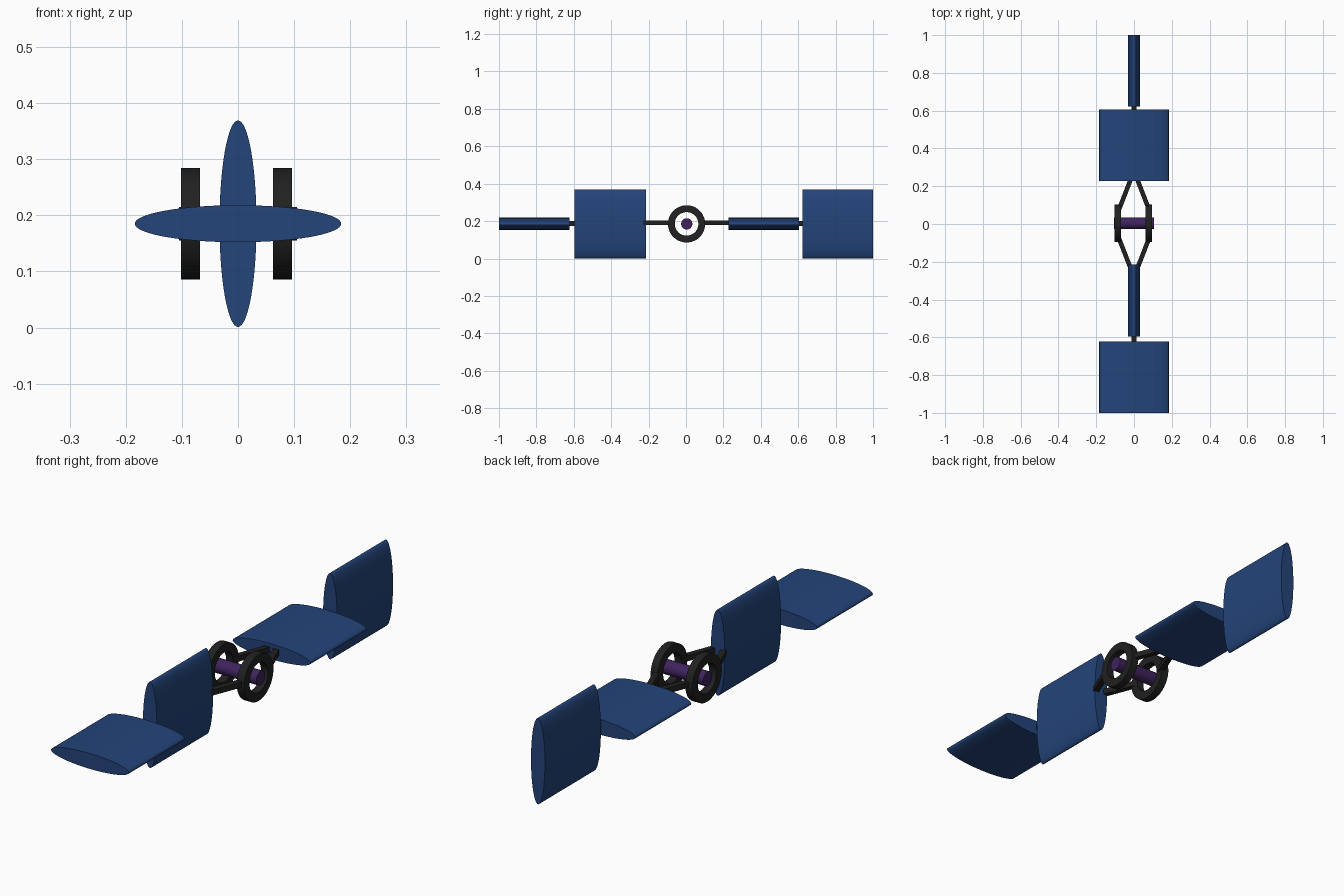
import bpy, bmesh, math
from mathutils import Vector, Matrix

if "Cube" in bpy.data.objects:
    bpy.data.objects.remove(bpy.data.objects["Cube"])

ZC = 0.185  # height of the central axis


def material(name, rgb):
    m = bpy.data.materials.new(name)
    m.diffuse_color = (*rgb, 1)
    m.use_nodes = True
    m.node_tree.nodes["Principled BSDF"].inputs["Base Color"].default_value = m.diffuse_color
    return m


BLUE = material("dark_blue", (0.017, 0.058, 0.195))
BLACK = material("near_black", (0.015, 0.015, 0.015))
PURPLE = material("deep_purple", (0.05, 0.017, 0.11))


def finish(name, bm, mat, smooth=True):
    bmesh.ops.recalc_face_normals(bm, faces=bm.faces)
    me = bpy.data.meshes.new(name)
    bm.to_mesh(me)
    bm.free()
    me.materials.append(mat)
    ob = bpy.data.objects.new(name, me)
    bpy.context.collection.objects.link(ob)
    if smooth:
        bpy.ops.object.select_all(action='DESELECT')
        ob.select_set(True)
        bpy.context.view_layer.objects.active = ob
        bpy.ops.object.shade_smooth_by_angle(angle=math.radians(35))
    return ob


def blade(name, y0, y1, rx, rz):
    """Elliptical cylinder lying along y."""
    bm = bmesh.new()
    bmesh.ops.create_cone(bm, cap_ends=True, segments=64, radius1=1, radius2=1, depth=1)
    bm.transform(Matrix.Translation((0, (y0 + y1) / 2, ZC))
                 @ Matrix.Diagonal((rx, y1 - y0, rz, 1))
                 @ Matrix.Rotation(math.pi / 2, 4, 'X'))
    finish(name, bm, BLUE)


def beam(name, a, b, w):
    """Square bar between two points."""
    a, b = Vector(a), Vector(b)
    bm = bmesh.new()
    bmesh.ops.create_cube(bm, size=1)
    rot = (b - a).to_track_quat('Y', 'Z').to_matrix().to_4x4()
    bm.transform(Matrix.Translation((a + b) / 2) @ rot
                 @ Matrix.Diagonal((w, (b - a).length, w, 1)))
    finish(name, bm, BLACK, False)


def ring(name, xc, width, outer, inner, n=48):
    """Flat-sided wheel ring around the x axis."""
    bm = bmesh.new()
    prof = [(-width / 2, inner), (width / 2, inner), (width / 2, outer), (-width / 2, outer)]
    loops = []
    for i in range(n):
        t = 2 * math.pi * i / n
        loops.append([bm.verts.new((xc + x, 0.003 + r * math.cos(t), ZC + r * math.sin(t)))
                      for x, r in prof])
    for i in range(n):
        p, q = loops[i], loops[(i + 1) % n]
        for j in range(4):
            k = (j + 1) % 4
            bm.faces.new((p[j], p[k], q[k], q[j]))
    finish(name, bm, BLACK)


# Four blades, alternating flat and upright
blade("front_outer_blade", -1.0, -0.622, 0.184, 0.033)
blade("front_inner_blade", -0.595, -0.215, 0.033, 0.184)
blade("back_inner_blade", 0.227, 0.605, 0.184, 0.033)
blade("back_outer_blade", 0.622, 1.0, 0.033, 0.184)

# Spars joining each pair of blades
beam("front_spar", (0, -0.65, 0.187), (0, -0.24, 0.187), 0.025)
beam("back_spar", (0, 0.25, 0.187), (0, 0.65, 0.187), 0.025)

# Wheel rings and the axle between them
ring("left_ring", -0.085, 0.034, 0.0995, 0.063)
ring("right_ring", 0.079, 0.034, 0.0995, 0.063)
bm = bmesh.new()
bmesh.ops.create_cone(bm, cap_ends=True, segments=32, radius1=0.03, radius2=0.03, depth=0.21)
bm.transform(Matrix.Translation((0, 0.004, ZC)) @ Matrix.Rotation(math.pi / 2, 4, 'Y'))
finish("axle", bm, PURPLE)

# Diagonal struts from the rings to the inner blades
for sx, side in ((-1, "left"), (1, "right")):
    for sy, end in ((-1, "front"), (1, "back")):
        beam(f"{end}_{side}_strut", (sx * 0.08, sy * 0.075, 0.19),
             (sx * 0.012, sy * 0.25, 0.19), 0.024)
